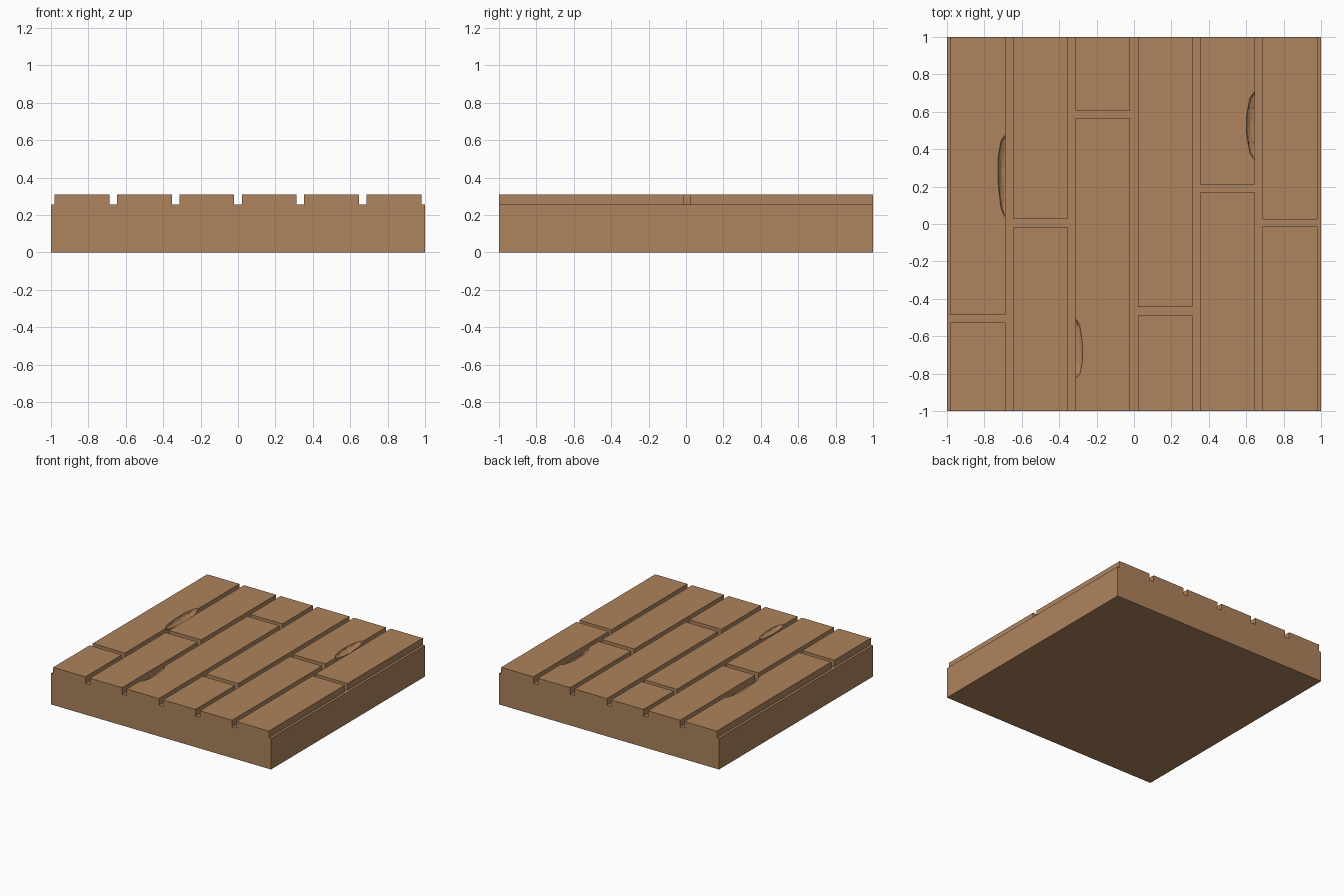
import bpy, bmesh
from mathutils import Matrix

if "Cube" in bpy.data.objects:
    bpy.data.objects.remove(bpy.data.objects["Cube"])

wood = bpy.data.materials.new("brown wood")
wood.diffuse_color = (0.423, 0.227, 0.109, 1)
wood.use_nodes = True
wood.node_tree.nodes["Principled BSDF"].inputs["Base Color"].default_value = wood.diffuse_color

BASE_H, TOP = 0.255, 0.31


def add_object(name, bm):
    mesh = bpy.data.meshes.new(name)
    bm.to_mesh(mesh)
    bm.free()
    mesh.materials.append(wood)
    obj = bpy.data.objects.new(name, mesh)
    bpy.context.collection.objects.link(obj)
    return obj


def box(name, x0, x1, y0, y1, z0, z1):
    bm = bmesh.new()
    m = Matrix.Translation(((x0 + x1) / 2, (y0 + y1) / 2, (z0 + z1) / 2))
    bmesh.ops.create_cube(bm, size=1, matrix=m @ Matrix.Diagonal((x1 - x0, y1 - y0, z1 - z0, 1)))
    return add_object(name, bm)


def chip(plank, x, y, width, front, back, depth):
    """Scoop a lopsided faceted hollow out of a plank's top edge."""
    bm = bmesh.new()
    bmesh.ops.create_icosphere(bm, subdivisions=2, radius=1)
    for v in bm.verts:
        v.co = (x + v.co.x * width,
                y + v.co.y * (back if v.co.y > 0 else front),
                TOP + 0.002 + v.co.z * depth)
    cutter = add_object("chip_cutter", bm)
    cutter.hide_render = True
    mod = plank.modifiers.new("chip", 'BOOLEAN')
    mod.operation = 'DIFFERENCE'
    mod.solver = 'EXACT'
    mod.object = cutter
    # bake the cut and discard the cutter
    deps = bpy.context.evaluated_depsgraph_get()
    baked = bpy.data.meshes.new_from_object(plank.evaluated_get(deps))
    plank.modifiers.clear()
    plank.data = baked
    bpy.data.objects.remove(cutter)


# Solid slab under the boards
box("base_slab", -1, 1, -1, 1, 0, BASE_H)

# Six rows of boards, each split once by a gap (gap start, gap end)
gaps = [(-0.527, -0.487), (-0.018, 0.027), (0.567, 0.605),
        (-0.489, -0.443), (0.168, 0.21), (-0.014, 0.023)]
planks = []
for i, (g0, g1) in enumerate(gaps):
    cx = (i - 2.5) / 3
    x0, x1 = cx - 0.1465, cx + 0.1465
    planks.append((box(f"plank_{i + 1}_front", x0, x1, -1, g0, BASE_H, TOP),
                   box(f"plank_{i + 1}_back", x0, x1, g1, 1, BASE_H, TOP)))

# Worn chips along three board edges
chip(planks[0][1], -0.687, 0.30, 0.042, 0.27, 0.18, 0.045)
chip(planks[4][1], 0.646, 0.53, 0.046, 0.19, 0.18, 0.035)
chip(planks[2][0], -0.313, -0.70, 0.04, 0.13, 0.20, 0.025)
